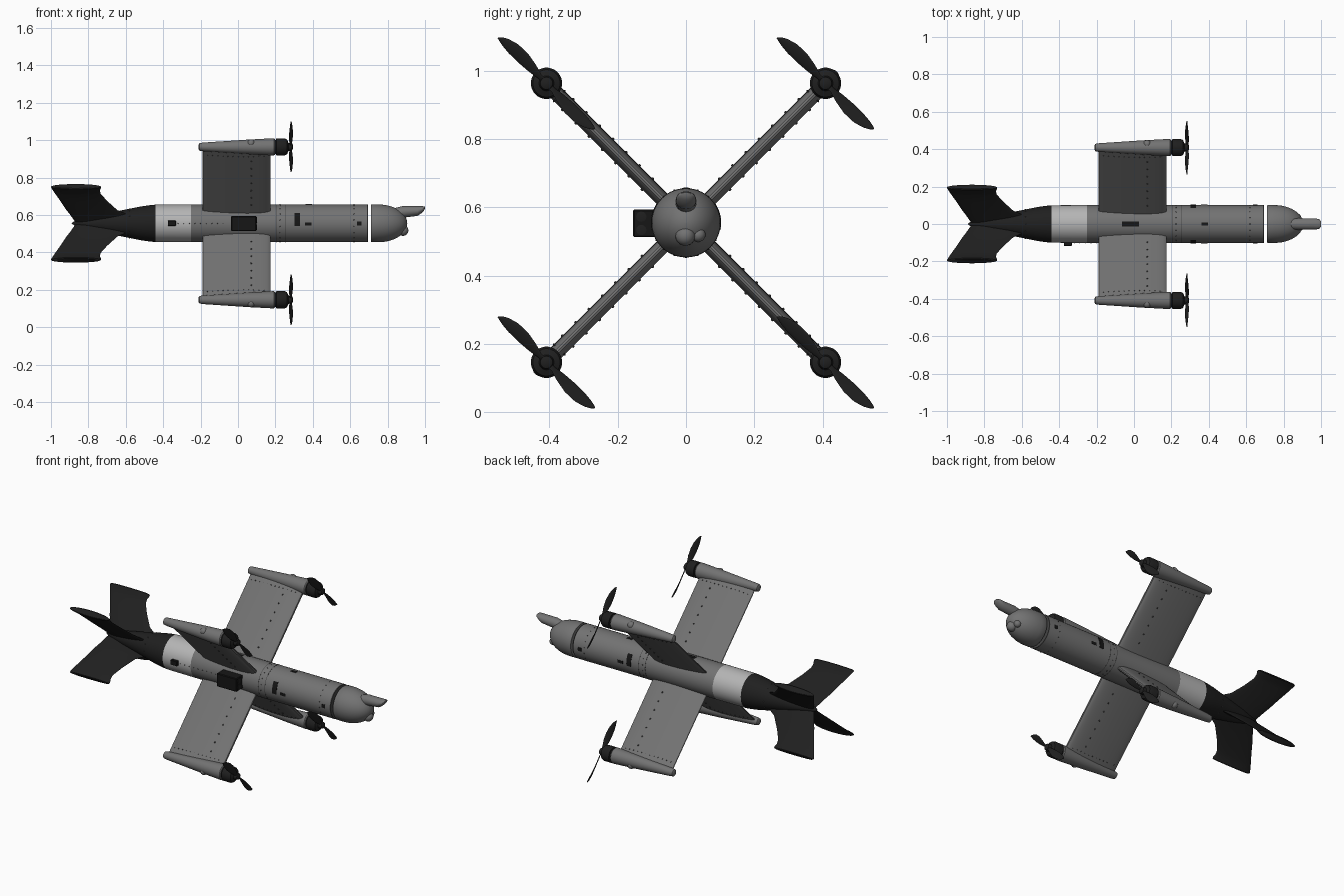
import bpy, bmesh, math
from mathutils import Matrix, Vector

if "Cube" in bpy.data.objects:
    bpy.data.objects.remove(bpy.data.objects["Cube"])

AXIS = Matrix.Translation((0, 0, 0.555))     # fuselage centre line, along x
R = 0.101                                    # fuselage radius
WING_TIP = 0.578                             # distance of motor pods from axis


def material(name, v):
    m = bpy.data.materials.new(name)
    m.use_nodes = True
    col = (v, v, v, 1)
    m.diffuse_color = col
    bsdf = m.node_tree.nodes["Principled BSDF"]
    bsdf.inputs["Base Color"].default_value = col
    bsdf.inputs["Roughness"].default_value = 0.7
    return m


GREY = material("mid grey", 0.17)
LIGHT = material("light grey", 0.46)
DARK = material("charcoal", 0.014)
BLACK = material("black", 0.008)
SEAM = material("seam grey", 0.06)


def finish(name, bm, mat, matrix):
    bmesh.ops.recalc_face_normals(bm, faces=bm.faces)
    me = bpy.data.meshes.new(name)
    bm.to_mesh(me)
    bm.free()
    me.materials.append(mat)
    for p in me.polygons:
        p.use_smooth = True
    me.set_sharp_from_angle(angle=math.radians(35))
    ob = bpy.data.objects.new(name, me)
    ob.matrix_world = matrix
    bpy.context.collection.objects.link(ob)
    return ob


def loft(name, rings, mat, matrix=AXIS):
    """Skin equal-length closed rings and cap both ends."""
    bm = bmesh.new()
    loops = [[bm.verts.new(p) for p in ring] for ring in rings]
    n = len(loops[0])
    for a, b in zip(loops, loops[1:]):
        for i in range(n):
            j = (i + 1) % n
            bm.faces.new((a[i], a[j], b[j], b[i]))
    bm.faces.new(loops[0])
    bm.faces.new(loops[-1])
    return finish(name, bm, mat, matrix)


def circle(x, ry, rz=None, z=0, n=40):
    rz = ry if rz is None else rz
    angles = [math.tau * i / n for i in range(n)]
    return [(x, ry * math.cos(a), z + rz * math.sin(a)) for a in angles]


def lathe(name, profile, mat, matrix=AXIS, n=40):
    return loft(name, [circle(x, max(r, 0.0005), n=n) for x, r in profile], mat, matrix)


def box(name, lo, hi, mat, bevel=0.004):
    lo, hi = Vector(lo), Vector(hi)
    bm = bmesh.new()
    bmesh.ops.create_cube(bm, size=1)
    bmesh.ops.scale(bm, vec=hi - lo, verts=bm.verts)
    bmesh.ops.bevel(bm, geom=bm.edges[:], offset=bevel, segments=1, affect='EDGES')
    return finish(name, bm, mat, Matrix.Translation((lo + hi) / 2))


def ball(name, pos, r, mat, matrix=Matrix()):
    bm = bmesh.new()
    bmesh.ops.create_uvsphere(bm, u_segments=20, v_segments=12, radius=r)
    return finish(name, bm, mat, matrix @ Matrix.Translation(pos))


def rivets(name, points, r, mat, matrix=AXIS):
    bm = bmesh.new()
    for p in points:
        bmesh.ops.create_icosphere(bm, subdivisions=1, radius=r, matrix=Matrix.Translation(p))
    return finish(name, bm, mat, matrix)


def around(x, deg, r):
    a = math.radians(deg)
    return (x, -r * math.sin(a), r * math.cos(a))


def hull_plate(name, x0, x1, a0, a1, mat=BLACK):
    """Thin curved plate lying on the fuselage."""
    angles = [a0 + (a1 - a0) * i / 6 for i in range(7)]
    rings = [[around(x, a, R + 0.002) for a in angles] +
             [around(x, a, R - 0.004) for a in reversed(angles)] for x in (x0, x1)]
    return loft(name, rings, mat)


# Fuselage sections
lathe("fuselage", [(-0.25, R), (0.25, R), (0.69, R)], GREY)
lathe("light_band", [(-0.44, R - 0.001), (-0.25, R)], LIGHT)
lathe("tail_cone", [(-0.89, 0), (-0.87, 0.015), (-0.75, 0.045), (-0.65, 0.064), (-0.58, 0.078),
                    (-0.52, 0.09), (-0.48, 0.096), (-0.44, R - 0.001)], DARK)
lathe("gap_rim", [(0.69, R), (0.695, R - 0.001)], SEAM)
for x in (0.205, 0.25):
    lathe("panel_seam", [(x, R + 0.0006), (x + 0.003, R + 0.0006)], SEAM)

# Nose dome, sensor probe and camera balls
dome = [(0.75 + 0.155 * math.sin(t * math.pi / 24), R * math.cos(t * math.pi / 24)) for t in range(13)]
lathe("nose", [(0.711, R - 0.002), (0.714, R)] + dome, GREY)
probe = [(0.79, 0.045, 0.025, 0.026), (0.88, 0.061, 0.031, 0.031), (0.96, 0.066, 0.026, 0.03),
         (0.98, 0.073, 0.019, 0.028), (0.993, 0.079, 0.012, 0.024), (1.0, 0.084, 0.005, 0.014)]
loft("nose_probe", [circle(x, ry, rz, z, 24) for x, z, rz, ry in probe], GREY)
ball("nose_camera", (0.882, -0.002, 0.517), 0.029, GREY)
ball("nose_camera_side", (0.872, 0.036, 0.52), 0.021, GREY)


# Wings, motor pods and propellers
def wing_half(c, s):
    return math.copysign(abs(s) ** 0.8, s) * 0.0275 * (0.76 + 0.24 * c)


def wing_ring(r):
    angles = [math.tau * i / 40 for i in range(40)]
    return [(-0.0075 + 0.1825 * math.cos(a), wing_half(math.cos(a), math.sin(a)), r) for a in angles]


def fin_ring(r, lead, trail, thick):
    mid, half = (lead + trail) / 2, (lead - trail) / 2
    angles = [math.tau * i / 24 for i in range(24)]
    return [(mid + half * math.cos(a), thick * math.sin(a), r) for a in angles]


# Span position, chord, twist in degrees, sweep of the blade centre
BLADE = [(0.0, 0.016, 40, 0), (0.03, 0.02, 40, 0), (0.06, 0.035, 35, 0.002), (0.1, 0.044, 28, 0.004),
         (0.14, 0.041, 22, 0.003), (0.17, 0.028, 18, 0), (0.187, 0.014, 15, -0.003), (0.195, 0.003, 14, -0.006)]


def blade_ring(s, chord, twist, sweep):
    t = math.radians(twist)
    pts = []
    for i in range(12):
        a = math.tau * i / 12
        c, h = chord / 2 * math.cos(a), 0.0025 * math.sin(a)
        pts.append((c * math.sin(t) + h * math.cos(t), sweep + c * math.cos(t) - h * math.sin(t), s))
    return pts


def spin(deg):
    return Matrix.Rotation(math.radians(deg), 4, 'X')


for side, angle in (("front_upper", 45), ("front_lower", 135), ("back_lower", 225), ("back_upper", 315)):
    arm = AXIS @ spin(angle)
    pod = arm @ Matrix.Translation((0, 0, WING_TIP))
    loft(side + "_wing", [wing_ring(r) for r in (0.06, 0.3, WING_TIP - 0.01)], GREY, arm)
    lathe(side + "_motor_pod", [(-0.21, 0.014), (-0.206, 0.02), (-0.19, 0.023), (0.05, 0.039),
                                (0.18, 0.046), (0.192, 0.046), (0.197, 0.042)], GREY, pod, 28)
    ball(side + "_pod_bump", (0.07, 0, 0.026), 0.022, GREY, pod)
    lathe(side + "_motor", [(0.195, 0.038), (0.203, 0.038), (0.205, 0.046), (0.25, 0.046),
                            (0.262, 0.04), (0.27, 0.022), (0.29, 0.018), (0.294, 0.01)], DARK, pod, 28)

    # Blades keep one shared direction on all four motors
    hub = Matrix.Translation(pod.translation + Vector((0.283, 0, 0)))
    for k in (45, 225):
        loft(side + "_propeller_blade", [blade_ring(*b) for b in BLADE], DARK, hub @ spin(k))

    # Rivet rows along the span and beside the pod
    h = wing_half(0.42, 0.9)
    rows = [(0.07, sgn * h, 0.16 + 0.055 * i) for i in range(7) for sgn in (-1, 1)]
    rivets(side + "_wing_rivets", rows, 0.005, SEAM, arm)
    tip = []
    for i in range(12):
        c = -0.85 + 0.15 * i
        y = wing_half(c, math.sqrt(1 - c * c))
        tip += [(-0.0075 + 0.1825 * c, sgn * y, 0.525) for sgn in (-1, 1)]
    rivets(side + "_tip_rivets", tip, 0.003, SEAM, arm)

    # Swept tail fin with a flared tip
    fin = [(0.01, -0.56, -0.87, 0.016), (0.07, -0.595, -0.90, 0.012), (0.1, -0.645, -0.917, 0.01),
           (0.17, -0.70, -0.95, 0.008), (0.225, -0.735, -0.978, 0.008), (0.25, -0.738, -0.99, 0.011),
           (0.268, -0.732, -0.998, 0.018), (0.277, -0.733, -1.0, 0.02), (0.281, -0.745, -0.99, 0.016)]
    loft(side + "_tail_fin", [fin_ring(*f) for f in fin], DARK, arm)

# Side sensor box with two lenses
box("sensor_box", (-0.037, -0.155, 0.513), (0.098, -0.09, 0.594), BLACK)
for z in (0.534, 0.573):
    lathe("sensor_lens", [(0.09, 0.015), (0.101, 0.015), (0.102, 0.01)], DARK,
          Matrix.Translation((0, -0.131, z)), 20)
box("band_sensor", (-0.375, -0.117, 0.541), (-0.332, -0.09, 0.57), BLACK, 0.002)

# Hatches and vents on the fuselage
for flip, label in ((1, "front"), (-1, "back")):
    hull_plate(label + "_tall_vent", 0.302, 0.332, flip * 57, flip * 98)
    hull_plate(label + "_small_vent", 0.357, 0.392, flip * 87, flip * 96)
    hull_plate(label + "_port", 0.637, 0.66, flip * 84, flip * 96)
hull_plate("top_hatch", -0.065, 0.027, -7, 7)
hull_plate("top_vent", 0.36, 0.395, -5, 5)

# Fuselage rivets
ring_rivets = [around(x, a, R) for x in (0.225, 0.62) for a in range(0, 360, 20)]
rivets("fuselage_rivets", ring_rivets, 0.003, SEAM)
rivets("band_rivets", [around(-0.32 + 0.03 * i, 90, R) for i in range(9)], 0.003, SEAM)
rivets("tail_rivets", [around(-0.58, a, 0.078) for a in range(0, 360, 30)], 0.003, SEAM)
